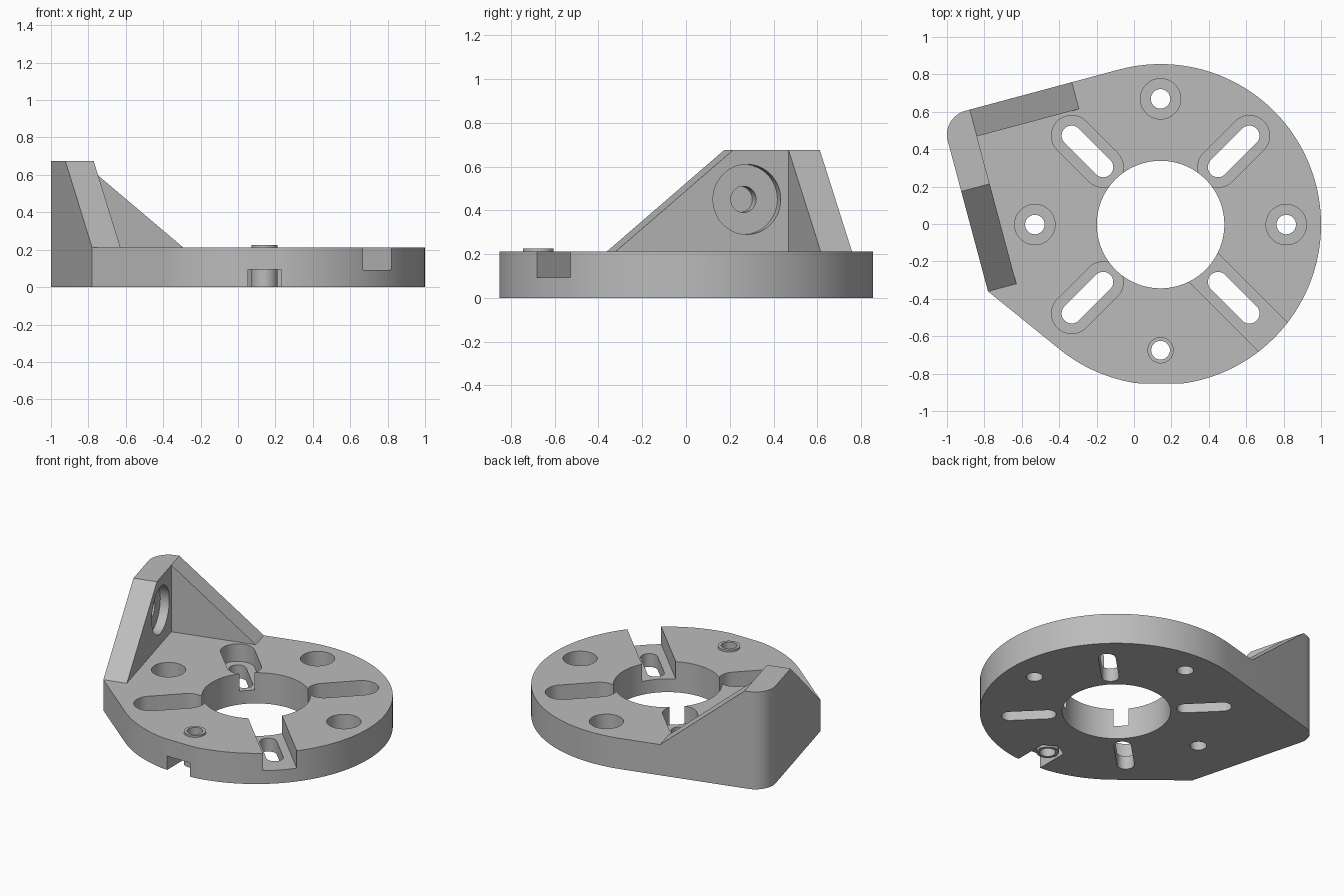
import bpy, bmesh, math
from mathutils import Matrix, Vector

if "Cube" in bpy.data.objects:
    bpy.data.objects.remove(bpy.data.objects["Cube"], do_unlink=True)

# Main dimensions
CX, CY, R = 0.142, -0.003, 0.858
PLATE, TOP, FLOOR = 0.213, 0.675, 0.092
BOLT, SLOT_IN = 0.672, 0.434
WALL_U, RIB_V = -0.69, 0.67
TILT = math.radians(15)
U = Vector((math.cos(TILT), math.sin(TILT), 0))
V = Vector((-math.sin(TILT), math.cos(TILT), 0))
Z = Vector((0, 0, 1))

grey = bpy.data.materials.new("plain grey")
grey.use_nodes = True
colour = (0.5, 0.5, 0.5, 1)
grey.diffuse_color = colour
grey.node_tree.nodes["Principled BSDF"].inputs["Base Color"].default_value = colour


def frame(a, b, c, origin=(0, 0, 0)):
    """Matrix whose local x, y, z run along a, b, c."""
    m = Matrix((a, b, c)).transposed().to_4x4()
    m.translation = Vector(origin)
    return m


def prism(name, points, low, high, matrix=Matrix()):
    """Extrude a flat outline from low to high along local z."""
    bm = bmesh.new()
    face = bm.faces.new([bm.verts.new((x, y, low)) for x, y in points])
    up = bmesh.ops.extrude_face_region(bm, geom=[face])["geom"]
    bmesh.ops.translate(bm, vec=(0, 0, high - low),
                        verts=[g for g in up if isinstance(g, bmesh.types.BMVert)])
    bmesh.ops.transform(bm, matrix=matrix, verts=bm.verts)
    bmesh.ops.recalc_face_normals(bm, faces=bm.faces)
    mesh = bpy.data.meshes.new(name)
    bm.to_mesh(mesh)
    bm.free()
    obj = bpy.data.objects.new(name, mesh)
    mesh.materials.append(grey)
    bpy.context.collection.objects.link(obj)
    return obj


def arc(x, y, r, start, end, steps):
    return [(x + r * math.cos(math.radians(start + (end - start) * i / steps)),
             y + r * math.sin(math.radians(start + (end - start) * i / steps)))
            for i in range(steps + 1)]


def circle(x, y, r, steps=48):
    return arc(x, y, r, 0, 360, steps)[:-1]


def capsule(x0, x1, r):
    return arc(x1, 0, r, -90, 90, 20) + arc(x0, 0, r, 90, 270, 20)


def cut(target, points, low, high, matrix=Matrix()):
    """Subtract a prism from the target."""
    cutter = prism("cutter", points, low, high, matrix)
    cutter.hide_render = True
    mod = target.modifiers.new("cut", "BOOLEAN")
    mod.operation, mod.solver, mod.object = "DIFFERENCE", "EXACT", cutter
    bpy.context.view_layer.objects.active = target
    bpy.ops.object.modifier_apply(modifier=mod.name)
    bpy.data.objects.remove(cutter, do_unlink=True)


# Stock: disc blending into a rounded corner and a sharp corner
outline = [(x, max(y, -0.853)) for x, y in arc(CX, CY, R, -129, 105, 110)]
outer_u, outer_v, low_v, fillet = -0.847, 0.818, -0.146, 0.133
corner = U * (outer_u + fillet) + V * (outer_v - fillet)
outline += arc(corner.x, corner.y, fillet, 105, 195, 16)
sharp = U * outer_u + V * low_v
outline.append((sharp.x, sharp.y))
plate = prism("flange_with_corner_bracket", outline, 0, TOP)

# Bracket: clear the inside, then slope the wall and the rib
cut(plate, [(WALL_U, -2), (2, -2), (2, RIB_V), (WALL_U, RIB_V)], PLATE, 1,
    frame(U, V, Z))
cut(plate, [(low_v, PLATE), (0.407, TOP), (0.407, 1), (-2, 1), (-2, PLATE)],
    -2, 2, frame(V, Z, U))
cut(plate, [(-0.125, PLATE), (WALL_U, TOP), (WALL_U, 1), (2, 1), (2, PLATE)],
    -2, 2, frame(U, Z, -V))

# Blind stepped bore in the wall
bore = frame(V, Z, U, U * WALL_U + V * 0.473 + Z * 0.45)
cut(plate, circle(0, 0, 0.16, 64), -0.06, 0.05, bore)
cut(plate, circle(0, 0, 0.06), -0.13, 0.05, bore)

# Centre opening
cut(plate, circle(CX, CY, 0.341, 96), -1, 1)

# Counterbored bolt holes
for angle in (0, 90, 180):
    x = CX + BOLT * math.cos(math.radians(angle))
    y = CY + BOLT * math.sin(math.radians(angle))
    cut(plate, circle(x, y, 0.108), FLOOR, PLATE + 0.05)
    cut(plate, circle(x, y, 0.052), -1, 1)

# Diagonal slots; the front one is a channel open to the rim
for angle in (45, 135, 225, 315):
    spin = Matrix.Translation((CX, CY, 0)) @ Matrix.Rotation(math.radians(angle), 4, "Z")
    w = 0.108
    if angle == 315:
        recess = [(0.2, -w), (1.2, -w), (1.2, w), (0.2, w)]
    else:
        recess = capsule(SLOT_IN, BOLT, w)
    cut(plate, recess, FLOOR, PLATE + 0.05, spin)
    cut(plate, capsule(SLOT_IN, BOLT, 0.054), -1, 1, spin)

# Underside nut pocket opening to the front
py, half = CY - BOLT, 0.0875
point = half / math.cos(math.radians(30))
cut(plate, [(CX - half, -1), (CX + half, -1), (CX + half, py + point / 2),
            (CX, py + point), (CX - half, py + point / 2)], -0.1, 0.095)
cut(plate, circle(CX, py, 0.06), -1, 1)

# Bushing standing in the pocket and just above the plate
bushing = prism("front_bushing", circle(CX, py, 0.07), 0, 0.226)
cut(bushing, circle(CX, py, 0.05), -1, 1)

for obj in (plate, bushing):
    bpy.ops.object.select_all(action="DESELECT")
    obj.select_set(True)
    bpy.context.view_layer.objects.active = obj
    bpy.ops.object.shade_smooth_by_angle(angle=math.radians(30))
